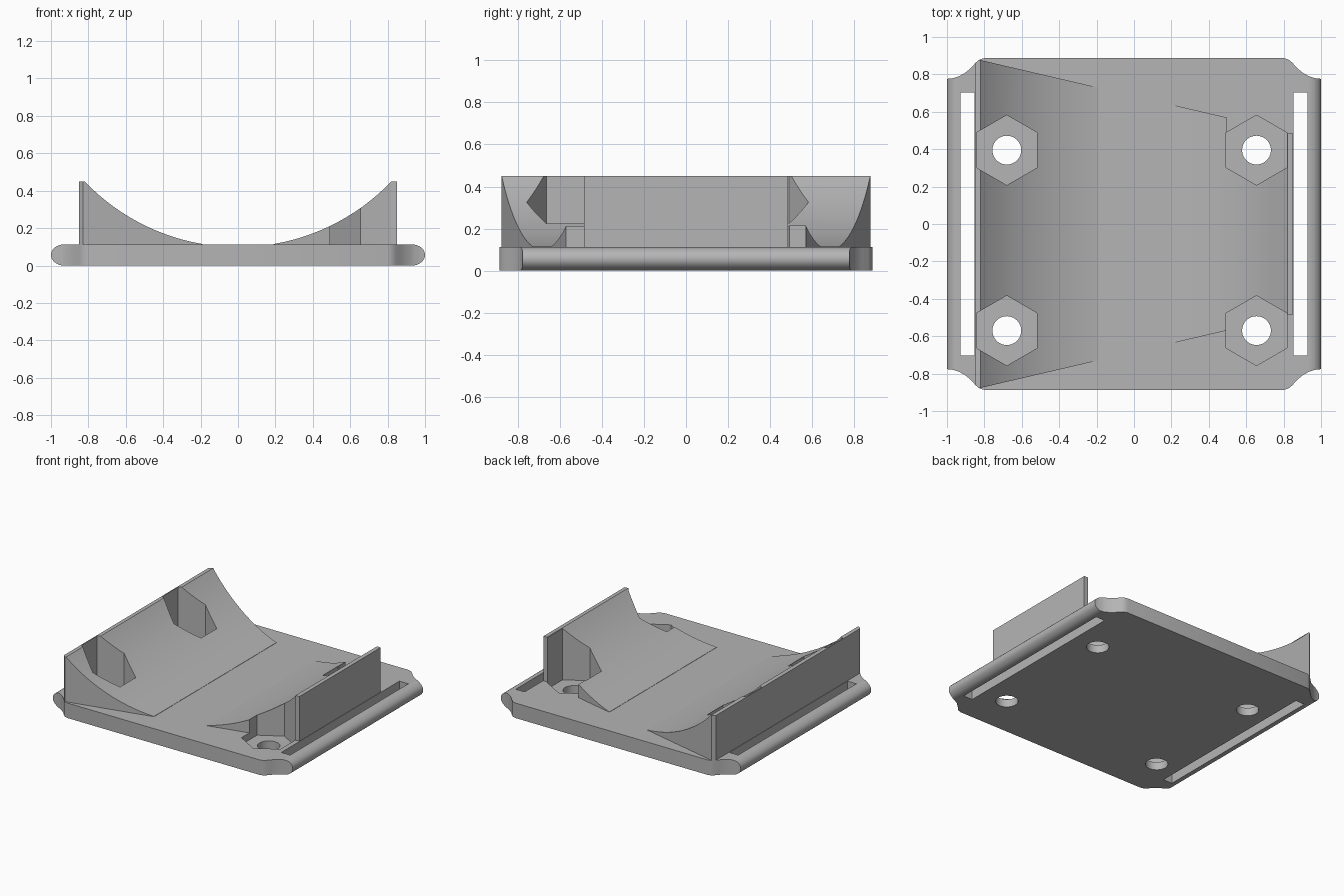
import bpy, bmesh, math
from mathutils import Vector

cube = bpy.data.objects.get("Cube")
if cube:
    bpy.data.objects.remove(cube, do_unlink=True)

grey = bpy.data.materials.new("mid grey")
grey.use_nodes = True
COLOUR = (0.46, 0.46, 0.46, 1)
grey.diffuse_color = COLOUR
grey.node_tree.nodes["Principled BSDF"].inputs["Base Color"].default_value = COLOUR

PLATE_H = 0.113
ARC_Z, ARC_R = 1.232, 1.133


def loft(name, ring_a, ring_b):
    """Closed solid between two matching rings of points."""
    bm = bmesh.new()
    a = [bm.verts.new(p) for p in ring_a]
    b = [bm.verts.new(p) for p in ring_b]
    bm.faces.new(a)
    bm.faces.new(b)
    n = len(a)
    for i in range(n):
        j = (i + 1) % n
        bm.faces.new((a[i], a[j], b[j], b[i]))
    bmesh.ops.recalc_face_normals(bm, faces=bm.faces)
    mesh = bpy.data.meshes.new(name)
    bm.to_mesh(mesh)
    bm.free()
    mesh.materials.append(grey)
    obj = bpy.data.objects.new(name, mesh)
    bpy.context.collection.objects.link(obj)
    return obj


def prism(name, pts, z0, z1):
    return loft(name, [(x, y, z0) for x, y in pts], [(x, y, z1) for x, y in pts])


def box(name, x0, x1, y0, y1, z0, z1):
    return prism(name, [(x0, y0), (x1, y0), (x1, y1), (x0, y1)], z0, z1)


def ngon(cx, cy, r, n):
    return [(cx + r * math.sin(2 * math.pi * i / n),
             cy + r * math.cos(2 * math.pi * i / n)) for i in range(n)]


def combine(obj, tool, operation="DIFFERENCE"):
    """Apply one boolean to the object's mesh."""
    mod = obj.modifiers.new("cut", "BOOLEAN")
    mod.object, mod.operation, mod.solver = tool, operation, "EXACT"
    dg = bpy.context.evaluated_depsgraph_get()
    mesh = bpy.data.meshes.new_from_object(obj.evaluated_get(dg))
    obj.modifiers.clear()
    obj.data = mesh


# Plate outline with a scooped notch at each corner
corner = [(1.01, 0.775), (0.97, 0.779), (0.935, 0.79), (0.90, 0.81), (0.87, 0.836),
          (0.845, 0.864), (0.825, 0.88), (0.80, 0.887)]
half = corner + [(-x, y) for x, y in reversed(corner)]
outline = half + [(-x, -y) for x, y in half]

# Plate section with rounded left and right rims
section = []
for side in (1, -1):
    for i in range(17):
        t = side * (-math.pi / 2 + math.pi * i / 16) if side > 0 else math.pi / 2 + math.pi * i / 16
        section.append((side * 0.93 + 0.07 * math.cos(t), PLATE_H / 2 * (1 + math.sin(t))))
plate = loft("base_plate", [(x, -1, z) for x, z in section], [(x, 1, z) for x, z in section])
trim = prism("outline_trim", outline, -0.5, 1)
combine(plate, trim, "INTERSECT")
helpers = [trim]

# Strap slots
for side in (1, -1):
    a, b = sorted((side * 0.853, side * 0.927))
    slot = box("slot_cutter", a, b, -0.703, 0.703, -0.5, 0.5)
    combine(plate, slot)
    helpers.append(slot)


# Cradle walls: concave top, narrowing in depth toward the left
def depth(x):
    return 0.685 - 0.233 * x


def cradle(name, side):
    xs = [0.19 + 0.63 * i / 32 for i in range(33)]
    prof = [(x, ARC_Z - math.sqrt(ARC_R ** 2 - x * x)) for x in xs]
    prof += [(0.85, 0.449), (0.85, 0.095), (0.19, 0.095)]
    prof = [(side * x, z) for x, z in prof]
    return loft(name, [(x, -depth(x), z) for x, z in prof], [(x, depth(x), z) for x, z in prof])


left = cradle("left_cradle_wall", 1)
right = cradle("right_cradle_wall", -1)
combine(right, trim, "INTERSECT")

# Clearance beside the narrow wall
for a, b in ((0.484, 1), (-1, -0.484)):
    clear = box("clearance_cutter", 0.497, 0.95, a, b, 0.0, 1)
    combine(left, clear)
    helpers.append(clear)

# Hexagonal nut pockets with bolt holes
for cx in (-0.68, 0.655):
    for cy in (0.395, -0.57):
        pocket = prism("pocket_cutter", ngon(cx, cy, 0.187, 6), 0.06, 1)
        hole = prism("hole_cutter", ngon(cx, cy, 0.077, 40), -0.5, 0.5)
        combine(plate, pocket)
        combine(plate, hole)
        combine(right if cx < 0 else left, pocket)
        helpers += [pocket, hole]

for h in helpers:
    bpy.data.objects.remove(h, do_unlink=True)

# Smooth the curved surfaces, keep edges crisp
bpy.ops.object.select_all(action="DESELECT")
for o in (plate, left, right):
    o.select_set(True)
bpy.context.view_layer.objects.active = plate
bpy.ops.object.shade_smooth_by_angle(angle=math.radians(30))
